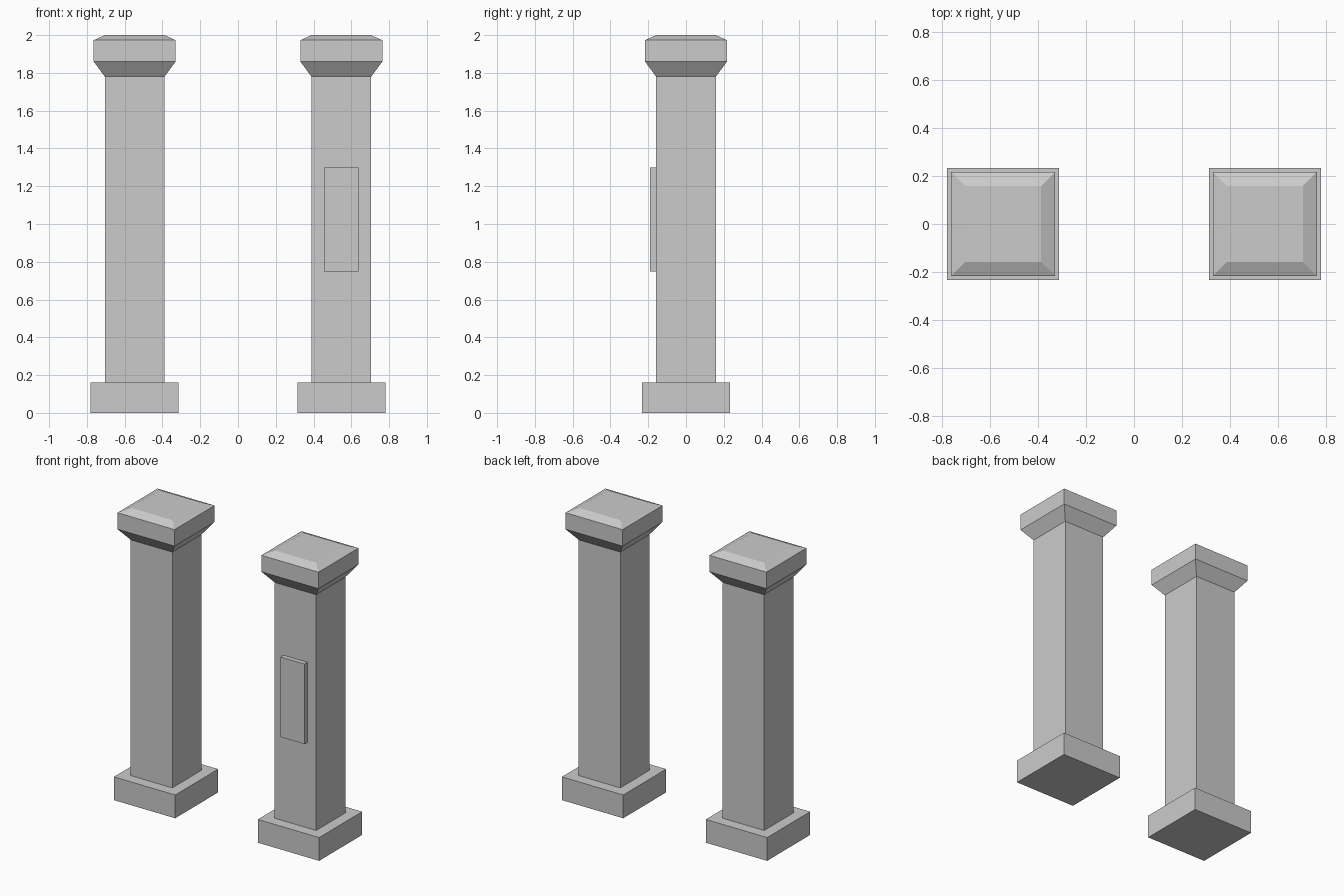
import bpy
import bmesh

if "Cube" in bpy.data.objects:
    bpy.data.objects.remove(bpy.data.objects["Cube"])

POST_X = 0.547

# Square profile from ground to top: (half width, height)
POST_PROFILE = [
    (0.233, 0.0), (0.233, 0.16),        # plinth
    (0.158, 0.16), (0.158, 1.78),       # shaft
    (0.217, 1.86), (0.217, 1.973),      # flared cap
    (0.158, 2.0),                       # bevelled top
]


def add_object(name, bm, location):
    bmesh.ops.recalc_face_normals(bm, faces=bm.faces)
    mesh = bpy.data.meshes.new(name)
    bm.to_mesh(mesh)
    bm.free()
    obj = bpy.data.objects.new(name, mesh)
    obj.location = location
    bpy.context.collection.objects.link(obj)
    return obj


def square_post(name, location):
    """Stack square rings along the profile and close both ends."""
    bm = bmesh.new()
    rings = [[bm.verts.new((sx * h, sy * h, z))
              for sx, sy in ((-1, -1), (1, -1), (1, 1), (-1, 1))]
             for h, z in POST_PROFILE]
    for low, high in zip(rings, rings[1:]):
        for i in range(4):
            j = (i + 1) % 4
            bm.faces.new((low[i], low[j], high[j], high[i]))
    bm.faces.new(rings[0][::-1])
    bm.faces.new(rings[-1])
    return add_object(name, bm, location)


def box(name, size, location):
    bm = bmesh.new()
    bmesh.ops.create_cube(bm, size=1)
    bmesh.ops.scale(bm, vec=size, verts=bm.verts)
    return add_object(name, bm, location)


# Pair of gate posts
for side, x in (("left", -POST_X), ("right", POST_X)):
    square_post(f"{side}_post", (x, 0, 0))

# Plaque on the front of the right post
box("front_plaque", (0.182, 0.032, 0.55), (POST_X, -0.174, 1.023))
